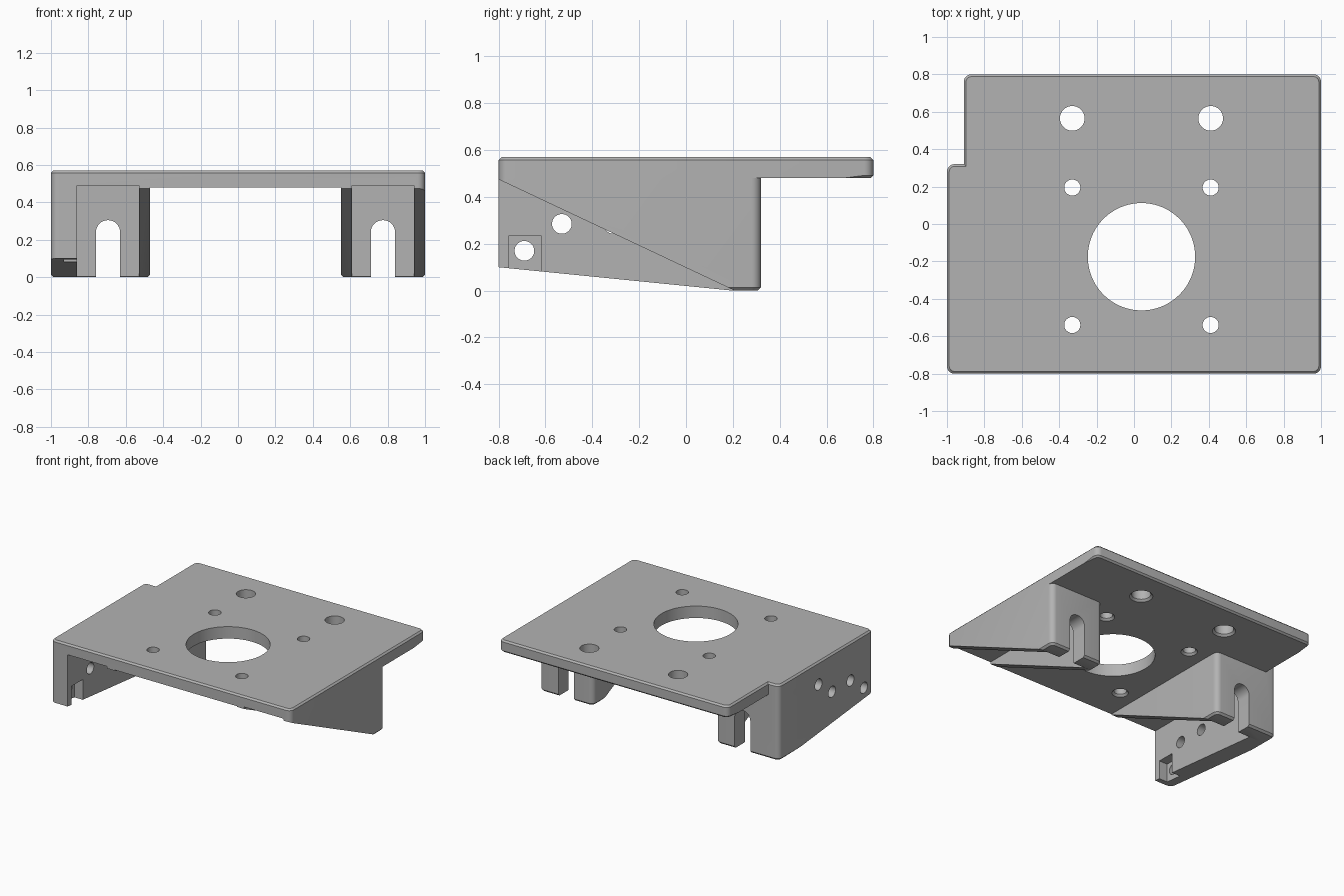
import bpy, bmesh
from math import sin, cos, pi
from mathutils import Matrix, Vector

cube = bpy.data.objects.get("Cube")
if cube:
    bpy.data.objects.remove(cube, do_unlink=True)

grey = bpy.data.materials.new("Plain grey")
grey.use_nodes = True
colour = (0.45, 0.45, 0.45, 1)
grey.diffuse_color = colour
grey.node_tree.nodes["Principled BSDF"].inputs["Base Color"].default_value = colour

PLACE = {"X": lambda a, b, t: (t, a, b),
         "Y": lambda a, b, t: (a, t, b),
         "Z": lambda a, b, t: (a, b, t)}


def finish(name, bm):
    bmesh.ops.recalc_face_normals(bm, faces=bm.faces)
    mesh = bpy.data.meshes.new(name)
    bm.to_mesh(mesh)
    bm.free()
    mesh.materials.append(grey)
    obj = bpy.data.objects.new(name, mesh)
    bpy.context.collection.objects.link(obj)
    return obj


def prism_mesh(outline, axis, start, end):
    bm = bmesh.new()
    near = [bm.verts.new(PLACE[axis](a, b, start)) for a, b in outline]
    far = [bm.verts.new(PLACE[axis](a, b, end)) for a, b in outline]
    bm.faces.new(near)
    bm.faces.new(far)
    for i in range(len(near)):
        j = (i + 1) % len(near)
        bm.faces.new((near[i], near[j], far[j], far[i]))
    bmesh.ops.recalc_face_normals(bm, faces=bm.faces)
    return bm


def prism(name, outline, axis, start, end):
    return finish(name, prism_mesh(outline, axis, start, end))


def rect(x0, x1, y0, y1):
    return [(x0, y0), (x1, y0), (x1, y1), (x0, y1)]


def box(name, xs, ys, zs):
    return prism(name, rect(*xs, *ys), "Z", *zs)


def bevel(bm, rule, size, segments):
    edges = [e for e in bm.edges if rule(e.verts[0].co, e.verts[1].co)]
    bmesh.ops.bevel(bm, geom=edges, offset=size, segments=segments,
                    profile=0.5, affect="EDGES")


def cone(name, centre, axis, r1, r2, depth, sides=40):
    bm = bmesh.new()
    turn = Matrix.Rotation(pi / 2, 4, "Y") if axis == "X" else Matrix()
    bmesh.ops.create_cone(bm, cap_ends=True, segments=sides, radius1=r1, radius2=r2,
                          depth=depth, matrix=Matrix.Translation(Vector(centre)) @ turn)
    return finish(name, bm)


def combine(body, other, operation):
    mod = body.modifiers.new("Boolean", "BOOLEAN")
    mod.operation, mod.object, mod.solver = operation, other, "EXACT"
    bpy.context.view_layer.objects.active = body
    bpy.ops.object.modifier_apply(modifier=mod.name)
    bpy.data.objects.remove(other, do_unlink=True)


def cut(body, other):
    combine(body, other, "DIFFERENCE")


def upright(a, b):
    return abs(a.z - b.z) > 0.1 or (abs(a.x - b.x) + abs(a.y - b.y) < 1e-5)


# Top plate with a notched corner, rounded corners and chamfered rims
UNDER, TOP, BACK = 0.48, 0.57, 0.32
outline = [(-1, -0.8), (1, -0.8), (1, 0.8), (-0.91, 0.8), (-0.91, BACK), (-1, BACK)]
bm = prism_mesh(outline, "Z", UNDER, TOP)
inner = Vector((-0.91, BACK))
bevel(bm, lambda a, b: upright(a, b) and (a.xy - inner).length > 0.01, 0.04, 6)
bevel(bm, lambda a, b: min(a.z, b.z) > TOP - 0.001, 0.012, 1)
bevel(bm, lambda a, b: max(a.z, b.z) < UNDER + 0.001 and min(a.y, b.y) > 0.75, 0.012, 1)
bracket = finish("mounting_bracket", bm)


def leg(name, x0, x1, outer):
    bm = prism_mesh(rect(x0, x1, -0.8, BACK), "Z", 0, UNDER)
    bevel(bm, lambda a, b: upright(a, b) and (a.y > 0 or abs(a.x - outer) < 0.01), 0.04, 6)
    bevel(bm, lambda a, b: max(a.z, b.z) < 0.001, 0.014, 1)
    return finish(name, bm)


# Sloping gusset cut and the shallower slope of the full side wall
gusset_cut = [(-0.9, 0.522), (0.24, -0.015), (0.24, -0.1), (-0.9, -0.1)]
wall_cut = [(-0.9, 0.11), (0.25, -0.005), (0.25, -0.1), (-0.9, -0.1)]

left_leg = leg("left_leg", 0.55, 1, 1)
cut(left_leg, prism("gusset_cutter", gusset_cut, "X", 0.4, 1.1))
right_leg = leg("right_leg", -1, -0.47, -1)
cut(right_leg, prism("gusset_cutter", gusset_cut, "X", -0.86, -0.4))
cut(right_leg, prism("wall_cutter", wall_cut, "X", -1.1, -0.8))
for part in (left_leg, right_leg):
    combine(bracket, part, "UNION")

# Hollow between the gussets, and a round-topped slot in each back wall
for x0, x1, slot in ((0.61, 0.94, 0.775), (-0.86, -0.53, -0.695)):
    cut(bracket, box("pocket_cutter", (x0, x1), (-0.9, 0.2), (-0.1, 0.49)))
    arch = [(slot + 0.065 * cos(pi * i / 16), 0.24 + 0.065 * sin(pi * i / 16))
            for i in range(17)]
    arch += [(slot - 0.065, -0.1), (slot + 0.065, -0.1)]
    cut(bracket, prism("slot_cutter", arch, "Y", 0.1, 0.45))

# Central opening and the plate holes, countersunk from below
cut(bracket, cone("opening_cutter", (0.04, -0.175, 0.52), "Z", 0.287, 0.287, 0.4, 80))
for x in (-0.33, 0.41):
    for y, r in ((0.565, 0.066), (0.195, 0.043), (-0.54, 0.043)):
        cut(bracket, cone("hole_cutter", (x, y, 0.52), "Z", r, r, 0.4))
        cut(bracket, cone("countersink_cutter", (x, y, 0.48), "Z", r + 0.028, r, 0.03))

# Four holes and a nut recess in the side wall
for y, z in ((-0.69, 0.17), (-0.53, 0.285), (-0.31, 0.285), (-0.15, 0.4)):
    cut(bracket, cone("side_hole_cutter", (-0.93, y, z), "X", 0.042, 0.042, 0.3))
cut(bracket, box("recess_cutter", (-0.93, -0.8), (-0.755, -0.62), (-0.1, 0.235)))

bpy.ops.object.select_all(action="DESELECT")
bracket.select_set(True)
bpy.context.view_layer.objects.active = bracket
bpy.ops.object.shade_smooth_by_angle(angle=pi / 6)
